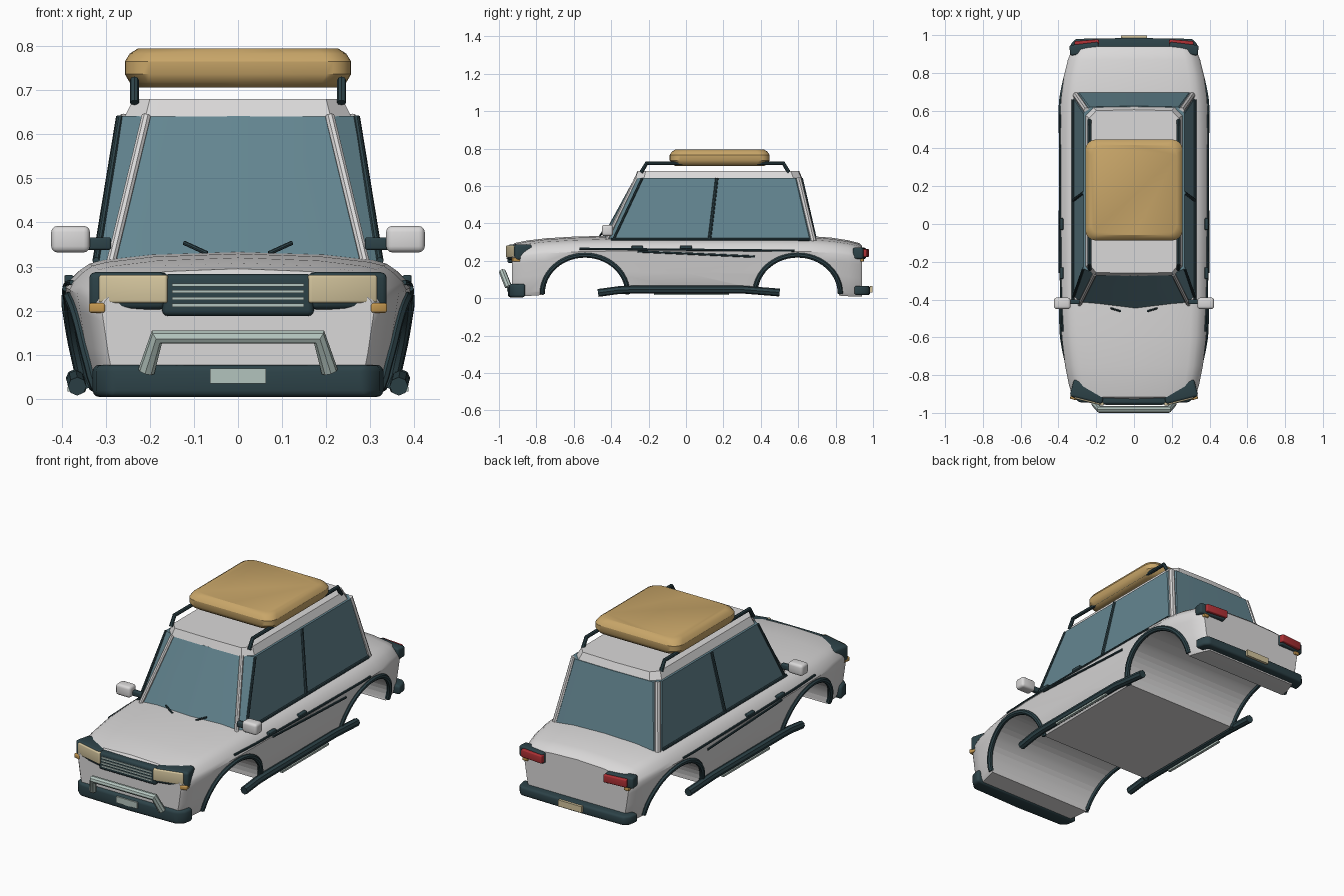
import bpy, bmesh, math

if "Cube" in bpy.data.objects:
    bpy.data.objects.remove(bpy.data.objects["Cube"])


def material(name, r, g, b):
    m = bpy.data.materials.new(name)
    m.use_nodes = True
    m.diffuse_color = (r, g, b, 1)
    m.node_tree.nodes["Principled BSDF"].inputs["Base Color"].default_value = (r, g, b, 1)
    return m


WHITE = material("white paint", .70, .69, .69)
GLASS = material("blue glass", .125, .235, .28)
DARK = material("dark trim", .026, .055, .065)
TAN = material("tan luggage", .58, .38, .14)
CREAM = material("cream lamp", .66, .56, .34)
ORANGE = material("orange lamp", .55, .31, .08)
RED = material("red lamp", .42, .03, .035)
CHROME = material("pale metal", .45, .55, .51)


def select(ob):
    bpy.ops.object.select_all(action='DESELECT')
    ob.select_set(True)
    bpy.context.view_layer.objects.active = ob


def finish(ob, mat, bevel=0, angle=35):
    ob.data.materials.clear()
    ob.data.materials.append(mat)
    select(ob)
    if bevel:
        mod = ob.modifiers.new("Bevel", 'BEVEL')
        mod.width, mod.segments = bevel, 3
        mod.limit_method, mod.angle_limit = 'ANGLE', math.radians(40)
        bpy.ops.object.modifier_apply(modifier="Bevel")
    bpy.ops.object.shade_smooth_by_angle(angle=math.radians(angle))
    return ob


def loft(name, mat, rings, bevel=0, angle=35):
    """Skin closed rings of points and cap both ends."""
    bm = bmesh.new()
    rows = [[bm.verts.new(p) for p in ring] for ring in rings]
    n = len(rows[0])
    for a, b in zip(rows, rows[1:]):
        for i in range(n):
            j = (i + 1) % n
            bm.faces.new((a[i], a[j], b[j], b[i]))
    bm.faces.new(rows[0])
    bm.faces.new(rows[-1])
    bmesh.ops.recalc_face_normals(bm, faces=bm.faces)
    me = bpy.data.meshes.new(name)
    bm.to_mesh(me)
    bm.free()
    ob = bpy.data.objects.new(name, me)
    bpy.context.collection.objects.link(ob)
    return finish(ob, mat, bevel, angle)


def mirrored(half):
    return half + [(-x, y) for x, y in reversed(half) if x > 0]


def stack(name, mat, levels, bevel=0, angle=35):
    """Skin symmetric plan outlines, each given as (height, half outline)."""
    return loft(name, mat, [[(x, y, z) for x, y in mirrored(h)] for z, h in levels], bevel, angle)


def box(name, mat, centre, size, bevel=0, turn=0):
    bpy.ops.mesh.primitive_cube_add(size=1, location=centre)
    ob = bpy.context.object
    ob.name = name
    ob.scale = size
    bpy.ops.object.transform_apply(location=False, rotation=False, scale=True)
    ob.rotation_euler.z = turn
    return finish(ob, mat, bevel)


def tube(name, mat, points, radius):
    cu = bpy.data.curves.new(name, 'CURVE')
    cu.dimensions, cu.bevel_depth, cu.bevel_resolution, cu.use_fill_caps = '3D', radius, 2, True
    sp = cu.splines.new('POLY')
    sp.points.add(len(points) - 1)
    for p, co in zip(sp.points, points):
        p.co = (*co, 1)
    ob = bpy.data.objects.new(name, cu)
    bpy.context.collection.objects.link(ob)
    select(ob)
    bpy.ops.object.convert(target='MESH')
    return finish(bpy.context.object, mat)


def lerp(table, t, col=1):
    for a, b in zip(table, table[1:]):
        if t <= b[0]:
            k = max(0, (t - a[0]) / (b[0] - a[0]))
            return a[col] + k * (b[col] - a[col])
    return table[-1][col]


# Body shape: (y, half width, top height), and the half section (height, width) as fractions
STATIONS = [(-.93, .31, .278), (-.915, .325, .295), (-.85, .345, .308), (-.75, .365, .32),
            (-.6, .382, .329), (-.4, .39, .334), (0, .393, .332), (.5, .393, .332), (.66, .387, .332),
            (.78, .372, .323), (.87, .35, .309), (.925, .328, .295), (.94, .315, .28)]
SECTION = [(0, .87), (.06, .9), (.35, .95), (.6, .982), (.73, 1), (.79, .975), (.86, .92),
           (.91, .865), (.937, .78), (.978, .5), (1, 0)]


def floor(y):
    return .008 + .02 * min(1, max(0, (.9 - abs(y)) / .3))


def side_x(y, z):
    b = floor(y)
    return lerp(SECTION, (z - b) / (lerp(STATIONS, y, 2) - b)) * lerp(STATIONS, y)


rings = []
for y, w, h in STATIONS:
    b = floor(y)
    ring = mirrored([(u * w, b + v * (h - b)) for v, u in SECTION])
    rings.append([(x, y, z) for x, z in ring])
body = loft("body", WHITE, rings)

# Wheel openings cut straight across the body
ARCHES = [("front", -.54), ("rear", .597)]
for label, cy in ARCHES:
    bpy.ops.mesh.primitive_cylinder_add(vertices=48, radius=1, depth=1, location=(0, cy, .025),
                                        rotation=(0, math.pi / 2, 0))
    cutter = bpy.context.object
    cutter.scale = (.2, .222, 1)
    cutter.hide_render = True
    cutter.data.materials.append(WHITE)
    select(body)
    mod = body.modifiers.new("Opening", 'BOOLEAN')
    mod.object, mod.operation, mod.solver = cutter, 'DIFFERENCE', 'EXACT'
    bpy.ops.object.modifier_apply(modifier="Opening")
    bpy.data.objects.remove(cutter)
select(body)
bpy.ops.object.shade_smooth_by_angle(angle=math.radians(35))

# Glass cabin and roof
base = [(0, -.465), (.288, -.425), (.322, -.39), (.322, .665), (.295, .70), (0, .705)]
head = [(0, -.275), (.208, -.265), (.268, -.235), (.268, .585), (.235, .62), (0, .625)]
stack("cabin_glass", GLASS, [(.295, base), (.642, head)], angle=15)
eave = [(0, -.275), (.21, -.272), (.257, -.225), (.257, .575), (.215, .618), (0, .622)]
crown = [(0, -.26), (.2, -.257), (.237, -.215), (.237, .56), (.2, .6), (0, .605)]
stack("roof", WHITE, [(.64, eave), (.68, crown)])

# Bumpers, wrapping the corners
front = [(0, -.952), (.29, -.945), (.322, -.915), (.333, -.86), (0, -.86)]
rear = [(0, .985), (.31, .98), (.332, .955), (.342, .9), (0, .9)]
stack("front_bumper", DARK, [(.004, front), (.077, front)], .015)
stack("rear_bumper", DARK, [(.016, rear), (.066, rear)], .012)


# Roof luggage with rounded corners and edges
def rounded(inset, r=.055):
    arc = [(math.sin(a) * r, math.cos(a) * r) for a in (math.pi * i / 12 for i in range(7))]
    x, y0, y1 = .257 - inset - r, -.087 + inset + r, .447 - inset - r
    return ([(0, y0 - r)] + [(x + s, y0 - c) for s, c in arc]
            + [(x + c, y1 + s) for s, c in arc] + [(0, y1 + r)])


edges = [(.706, .03), (.718, .011), (.737, 0), (.765, 0), (.783, .011), (.795, .03)]
stack("roof_luggage", TAN, [(z, rounded(inset)) for z, inset in edges], angle=31)

# Grille, bull bar and plates
box("grille", DARK, (0, -.925, .235), (.345, .06, .095), .014)
for i in range(4):
    box("grille_bar", CHROME, (0, -.956, .212 + .0155 * i), (.3, .006, .007))
bar = [(.208, -.95, .062), (.184, -.981, .14), (-.184, -.981, .14), (-.208, -.95, .062)]
tube("bull_bar", CHROME, bar, .019)
box("front_plate", CHROME, (0, -.953, .052), (.126, .008, .034))
box("rear_plate", CREAM, (0, .991, .047), (.14, .014, .034))

for s, side in ((1, "left"), (-1, "right")):
    def flip(points):
        return [(s * x, y, z) for x, y, z in points]

    # Headlamp, turned with the nose
    turn = s * .25
    box(side + "_headlamp_case", DARK, (s * .243, -.888, .245), (.178, .095, .084), .014, turn)
    box(side + "_headlamp", CREAM, (s * .237, -.934, .249), (.16, .02, .064), .006, turn)
    box(side + "_front_indicator", ORANGE, (s * .315, -.905, .206), (.038, .05, .022), .005, turn)

    # Tail lamp
    box(side + "_tail_lamp_case", DARK, (s * .263, .928, .24), (.155, .055, .06), .01, -s * .12)
    box(side + "_tail_lamp", RED, (s * .25, .96, .241), (.13, .026, .042), .005, -s * .08)
    box(side + "_rear_indicator", ORANGE, (s * .305, .936, .203), (.03, .03, .016), .004)

    # Pillars and window trim
    tube(side + "_front_pillar", WHITE, flip([(*base[1], .31), (*head[1], .642)]), .011)
    tube(side + "_rear_pillar", WHITE, flip([(.307, .681, .305), (.25, .6, .642)]), .017)
    tube(side + "_window_front_trim", DARK, flip([(*base[2], .31), (*head[2], .64)]), .007)
    tube(side + "_window_sill", DARK, flip([(.322, -.4, .313), (.322, .66, .313)]), .008)
    tube(side + "_door_pillar", DARK, flip([(.322, .125, .31), (.268, .165, .64)]), .009)

    # Door mirror and wiper
    box(side + "_mirror", WHITE, (s * .38, -.42, .362), (.088, .06, .06), .014)
    box(side + "_mirror_arm", DARK, (s * .318, -.412, .352), (.06, .025, .028), .005)
    tube(side + "_wiper", DARK, flip([(.07, -.462, .33), (.123, -.446, .354)]), .005)

    # Door handles and side trim lines
    for y in (-.26, 0):
        box(side + "_door_handle", DARK, (s * (side_x(y, .27) + .003), y, .272), (.02, .062, .017), .004)
    for label, y0, z0, y1, z1 in (("upper", -.57, .264, .58, .254), ("lower", -.26, .25, .37, .222)):
        path = []
        for i in range(25):
            y, z = y0 + (y1 - y0) * i / 24, z0 + (z1 - z0) * i / 24
            path.append((side_x(y, z) + .002, y, z))
        tube(side + "_" + label + "_side_trim", DARK, flip(path), .006)

    # Wheel arch trims follow the body side
    for label, cy in ARCHES:
        path = []
        for i in range(25):
            a = math.pi * i / 24
            y, z = cy - .228 * math.cos(a), .025 + .205 * math.sin(a)
            path.append((side_x(y, z) + .001, y, z))
        tube(side + "_" + label + "_arch_trim", DARK, flip(path), .014)

    # Side step with bent ends
    step = [(.365, -.47, .028), (.368, -.36, .043), (.37, -.28, .046), (.37, .3, .046), (.362, .5, .03)]
    tube(side + "_side_step", DARK, flip(step), .021)
    box(side + "_step_plate", CHROME, (s * .38, .03, .021), (.014, .4, .01))

    # Roof rail
    rail = [(.235, -.24, .672), (.235, -.21, .722), (.235, .52, .722), (.235, .55, .672)]
    tube(side + "_roof_rail", DARK, flip(rail), .0105)
